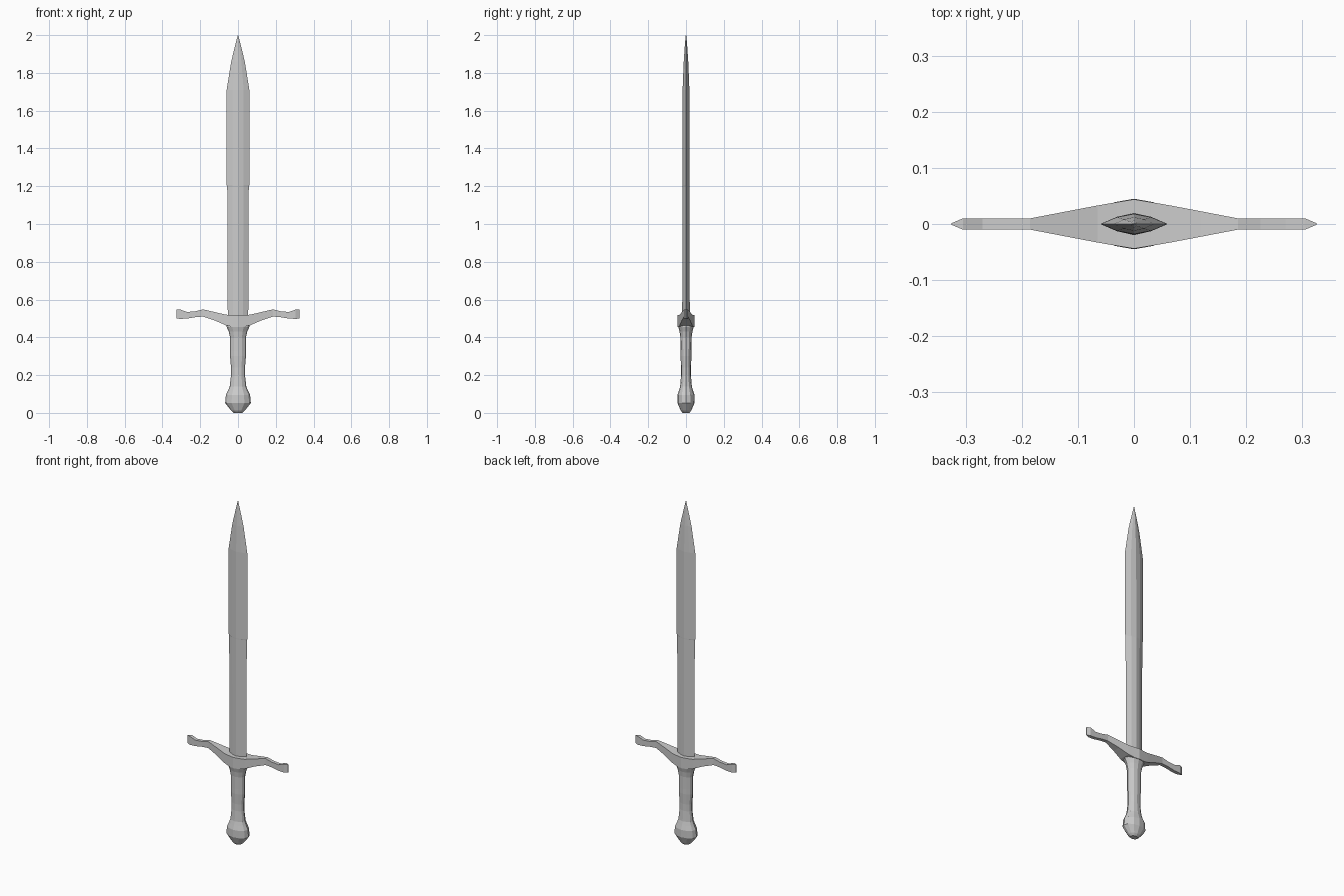
import bpy, bmesh, math

if "Cube" in bpy.data.objects:
    bpy.data.objects.remove(bpy.data.objects["Cube"])


def loft(name, rings):
    """Skin a list of equal-length point rings and cap both ends."""
    bm = bmesh.new()
    loops = [[bm.verts.new(p) for p in ring] for ring in rings]
    n = len(rings[0])
    for a, b in zip(loops, loops[1:]):
        for i in range(n):
            j = (i + 1) % n
            bm.faces.new((a[i], a[j], b[j], b[i]))
    bm.faces.new(loops[0])
    bm.faces.new(loops[-1])
    bmesh.ops.remove_doubles(bm, verts=bm.verts, dist=0.0002)
    bmesh.ops.recalc_face_normals(bm, faces=bm.faces)
    mesh = bpy.data.meshes.new(name)
    bm.to_mesh(mesh)
    bm.free()
    obj = bpy.data.objects.new(name, mesh)
    bpy.context.collection.objects.link(obj)
    return obj


# Blade: eight-sided lens section, (z, half width, half thickness)
section = [(1, 0), (.5, .68), (0, 1), (-.5, .68),
           (-1, 0), (-.5, -.68), (0, -1), (.5, -.68)]
blade = [(0.48, .054, .02), (1.2, .057, .019), (1.205, .060, .019),
         (1.71, .060, .018), (1.86, .036, .012), (1.95, .014, .006),
         (2.0, .001, .001)]
loft("blade", [[(x * w, y * t, z) for x, y in section] for z, w, t in blade])

# Crossguard: right half (x, bottom z, top z, half depth), mirrored to the left
half = [(0, .455, .518, .044), (.03, .456, .518, .039), (.065, .464, .52, .033),
        (.12, .488, .533, .0225), (.185, .51, .548, .010), (.225, .507, .538, .010),
        (.27, .499, .534, .010), (.305, .498, .547, .010), (.325, .499, .546, .0015)]
stations = [(-x, b, t, d) for x, b, t, d in half[:0:-1]] + half
loft("crossguard", [[(x, -d, b), (x, d, b), (x, d, t), (x, -d, t)]
                    for x, b, t, d in stations])


# Grip and pommel: oval turned shapes, (z, x radius, y radius)
def turned(name, profile, sides=12):
    angles = [2 * math.pi * i / sides for i in range(sides)]
    loft(name, [[(rx * math.cos(a), ry * math.sin(a), z) for a in angles]
                for z, rx, ry in profile])


turned("grip", [(.12, .050, .036), (.14, .044, .031), (.20, .037, .026),
                (.24, .037, .026), (.30, .042, .029), (.33, .042, .029),
                (.40, .042, .030), (.43, .049, .034), (.455, .060, .041),
                (.47, .060, .038)])
turned("pommel", [(0, .022, .017), (.012, .036, .028), (.052, .068, .045),
                  (.095, .064, .045), (.12, .052, .037), (.14, .044, .031)])
